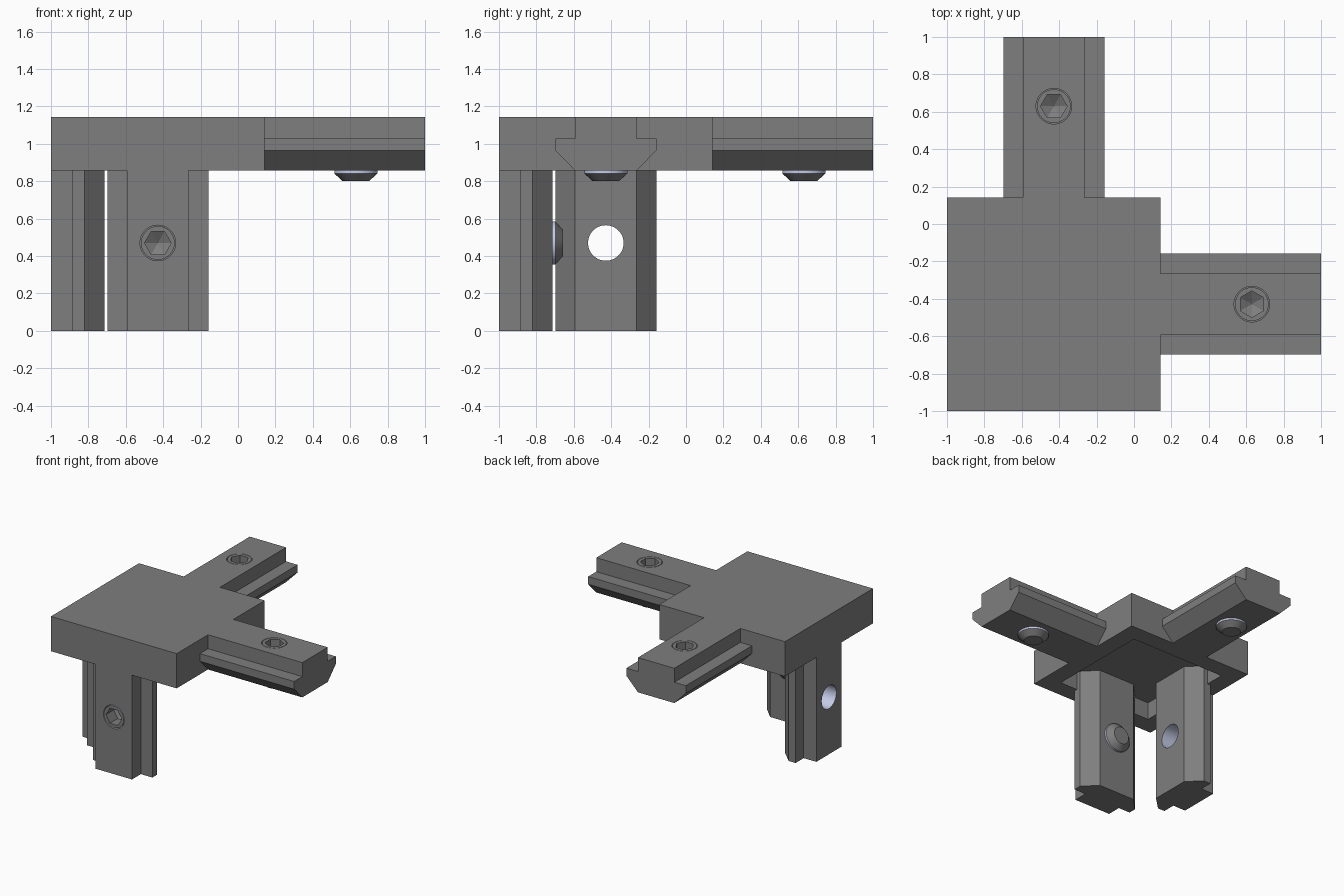
import bpy, bmesh
from math import sin, cos, pi, hypot
from mathutils import Matrix, Vector

if "Cube" in bpy.data.objects:
    bpy.data.objects.remove(bpy.data.objects["Cube"])

U = 1 / 7                 # plate wall thickness, the basic unit
TOP = 8 * U               # overall height
MID = -1 + 4 * U          # centre line of the arms and legs
HOLE = 0.095


def material(name, rgb):
    m = bpy.data.materials.new(name)
    m.use_nodes = True
    m.diffuse_color = (*rgb, 1)
    m.node_tree.nodes["Principled BSDF"].inputs["Base Color"].default_value = (*rgb, 1)
    return m


GREY = material("dark grey", (0.21, 0.21, 0.21))
STEEL = material("pale blue steel", (0.59, 0.64, 0.85))


def make(name, bm, matrix=Matrix()):
    bmesh.ops.remove_doubles(bm, verts=bm.verts, dist=1e-5)
    bmesh.ops.recalc_face_normals(bm, faces=bm.faces)
    bm.transform(matrix)
    me = bpy.data.meshes.new(name)
    bm.to_mesh(me)
    bm.free()
    me.materials.append(GREY)
    me.materials.append(STEEL)
    ob = bpy.data.objects.new(name, me)
    bpy.context.collection.objects.link(ob)
    return ob


def loft(name, rings, matrix=Matrix()):
    """Skin a list of equal closed rings and cap both ends."""
    bm = bmesh.new()
    rows = [[bm.verts.new(p) for p in ring] for ring in rings]
    n = len(rows[0])
    for a, b in zip(rows, rows[1:]):
        for i in range(n):
            j = (i + 1) % n
            bm.faces.new((a[i], a[j], b[j], b[i]))
    bm.faces.new(rows[0])
    bm.faces.new(rows[-1])
    return make(name, bm, matrix)


def lathe(name, profile, sides, matrix):
    angles = [pi / 2 + 2 * pi * i / sides for i in range(sides)]
    return loft(name, [[(r * cos(a), r * sin(a), z) for a in angles]
                       for r, z in profile], matrix)


def box(name, lo, hi):
    (x0, y0, z0), (x1, y1, z1) = lo, hi
    return loft(name, [[(x0, y0, z), (x1, y0, z), (x1, y1, z), (x0, y1, z)]
                       for z in (z0, z1)])


def combine(ob, other, operation):
    mod = ob.modifiers.new("cut", "BOOLEAN")
    mod.object, mod.operation, mod.solver = other, operation, "EXACT"
    bpy.context.view_layer.objects.active = ob
    bpy.ops.object.modifier_apply(modifier=mod.name)
    bpy.data.objects.remove(other)


def smooth(ob):
    bpy.ops.object.select_all(action="DESELECT")
    ob.select_set(True)
    bpy.context.view_layer.objects.active = ob
    bpy.ops.object.shade_smooth_by_angle()


def frame(origin, along, outward):
    x, z = Vector(along), Vector(outward)
    m = Matrix((x, z.cross(x), z)).transposed().to_4x4()
    m.translation = origin
    return m


# Name, frame, start along the arm, hole position, has a screw
arms = [
    ("left_arm", frame((0, MID, TOP), (1, 0, 0), (0, 0, 1)), U / 2, 0.63, True),
    ("back_arm", frame((MID, 0, TOP), (0, 1, 0), (0, 0, 1)), U / 2, 0.63, True),
    ("front_leg", frame((MID, -1, 1), (0, 0, -1), (0, -1, 0)), -U / 3, 0.53, True),
    ("side_leg", frame((-1, MID, 1), (0, 0, -1), (-1, 0, 0)), -U / 3, 0.53, False),
]

# Square corner plate, hollowed underneath
bracket = box("corner_bracket", (-1, -1, 6 * U), (U, U, TOP))
combine(bracket, box("hollow", (-6 * U, -6 * U, 5 * U), (0, 0, 1)), "DIFFERENCE")

# T-slot section: stem, flange and chamfered underside
half = [(0.165, 0), (0.165, -0.115), (0.27, -0.115), (0.27, -0.178), (0.165, -2 * U)]
section = half + [(-y, z) for y, z in reversed(half)]

for name, m, start, pos, has_screw in arms:
    arm = loft(name, [[(x, y, z) for y, z in section] for x in (start, 1)], m)
    combine(bracket, arm, "UNION")

for name, m, start, pos, has_screw in arms:
    at = m @ Matrix.Translation((pos, 0, 0))
    combine(bracket, lathe("hole", [(HOLE, 0.1), (HOLE, -0.4)], 48, at), "DIFFERENCE")

    # Bare steel inside the hole
    inv = at.inverted()
    for f in bracket.data.polygons:
        c, n = inv @ f.center, inv.to_3x3() @ f.normal
        if hypot(c.x, c.y) < HOLE + 0.01 and -0.3 < c.z < 0 and abs(n.z) < 0.3:
            f.material_index = 1

    if not has_screw:
        continue
    # Set screw with a cone point and a hex socket
    end = -2 * U
    screw = lathe(name + "_screw", [(0.09, 0), (0.09, end), (0.115, end),
                  (0.115, end - 0.016), (0.07, end - 0.057)], 48, at)
    socket = lathe("socket", [(0.071, 0.05), (0.071, -0.1), (0, -0.14)], 6, at)
    combine(screw, socket, "DIFFERENCE")
    for f in screw.data.polygons:
        c, n = inv @ f.center, inv.to_3x3() @ f.normal
        if abs(n.z) < 0.1 and hypot(c.x, c.y) > 0.08:
            f.material_index = 1
    smooth(screw)

smooth(bracket)
